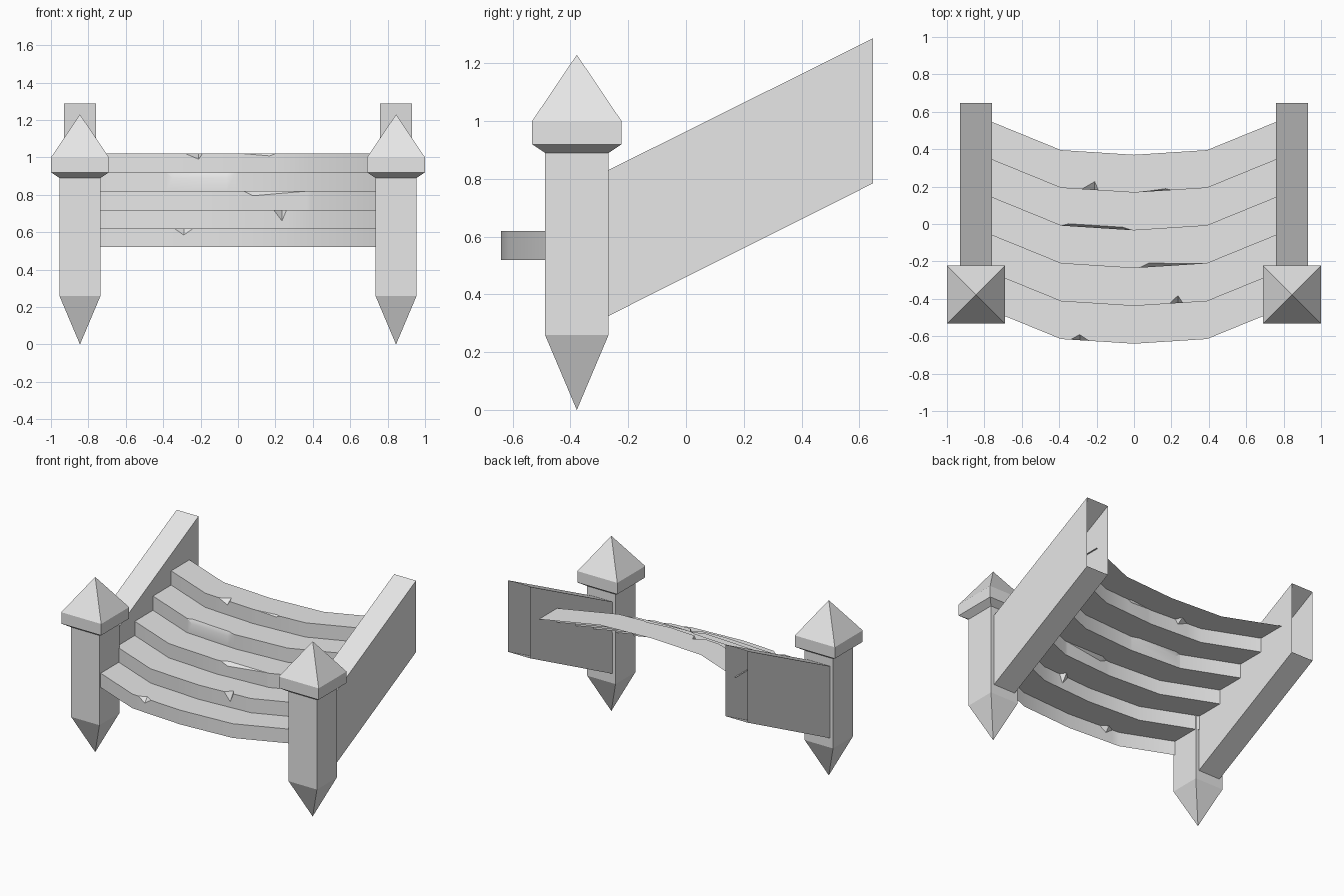
import bpy

old = bpy.data.objects.get("Cube")
if old:
    bpy.data.objects.remove(old, do_unlink=True)

stone = bpy.data.materials.new("stone_grey")
stone.use_nodes = True
stone.diffuse_color = (0.8, 0.8, 0.8, 1)
stone.node_tree.nodes["Principled BSDF"].inputs["Base Color"].default_value = (0.8, 0.8, 0.8, 1)


def make(name, verts, faces, smooth=False):
    mesh = bpy.data.meshes.new(name)
    mesh.from_pydata(verts, [], faces)
    mesh.materials.append(stone)
    obj = bpy.data.objects.new(name, mesh)
    bpy.context.collection.objects.link(obj)
    if smooth:
        bpy.ops.object.select_all(action='DESELECT')
        obj.select_set(True)
        bpy.context.view_layer.objects.active = obj
        bpy.ops.object.shade_smooth_by_angle(angle=0.5)
    return obj


# Square post with pointed foot and pyramid cap: (half width, height)
POST = [(0.11, 0.26), (0.11, 0.89), (0.155, 0.92), (0.155, 1.0)]
CORNERS = [(-1, -1), (1, -1), (1, 1), (-1, 1)]


def post(name, cx, cy):
    verts = [(cx + sx * r, cy + sy * r, z) for r, z in POST for sx, sy in CORNERS]
    foot, peak = len(verts), len(verts) + 1
    verts += [(cx, cy, 0), (cx, cy, 1.23)]
    faces = []
    last = 4 * (len(POST) - 1)
    for i in range(4):
        j = (i + 1) % 4
        faces += [(foot, j, i), (last + i, last + j, peak)]
        for k in range(0, last, 4):
            faces.append((k + i, k + j, k + 4 + j, k + 4 + i))
    make(name, verts, faces)


# Sloping side wall, a sleeve open at both ends
def wall(name, cx):
    half = 0.085
    verts = []
    for y, low, high in [(-0.27, 0.325, 0.83), (0.648, 0.785, 1.287)]:
        verts += [(cx - half, y, low), (cx + half, y, low),
                  (cx + half, y, high), (cx - half, y, high)]
    make(name, verts, [(i, i + 4, (i + 1) % 4 + 4, (i + 1) % 4) for i in range(4)])


for side, s in (("left", 1), ("right", -1)):
    post(side + "_post", s * 0.845, -0.378)
    wall(side + "_wall", s * 0.845)

# Bowed steps, each a riser and a tread
BOW = [(-0.77, 0.18), (-0.39, 0.025), (0, 0), (0.39, 0.025), (0.77, 0.18)]
WIDE, RISE = 0.202, 0.1

# Chipped front edges: (x, drop of riser, setback of tread)
CHIPS = [
    [(-0.34, 0, 0), (-0.29, 0.035, 0.03), (-0.24, 0, 0)],
    [(0.19, 0, 0), (0.235, 0.06, 0.04), (0.26, 0, 0)],
    [(0.03, 0, 0), (0.08, 0.025, 0.022), (0.37, 0, 0)],
    [(-0.385, 0, 0), (-0.35, 0.03, 0.013), (-0.06, 0.03, 0.013), (-0.01, 0, 0)],
    [(-0.28, 0, 0), (-0.21, 0.03, 0.045), (-0.19, 0, 0),
     (0.03, 0, 0), (0.17, 0.012, 0.01), (0.2, 0, 0)],
]


def lerp(table, x, col):
    """Value of a column at x; zero outside the table."""
    for a, b in zip(table, table[1:]):
        if a[0] <= x <= b[0]:
            return a[col] + (b[col] - a[col]) * (x - a[0]) / (b[0] - a[0])
    return 0


for n, chip in enumerate(CHIPS):
    xs = sorted({p[0] for p in BOW + chip})
    base, top = 0.52 + n * RISE, 0.52 + (n + 1) * RISE
    verts, faces, columns = [], [], []
    for x in xs:
        y = -0.64 + n * WIDE + lerp(BOW, x, 1)
        drop, back = lerp(chip, x, 1), lerp(chip, x, 2)
        i = len(verts)
        verts += [(x, y, base), (x, y, top - drop)]
        lip = i + 1
        if drop > 0:
            lip = len(verts)
            verts.append((x, y + back, top))
        verts.append((x, y + WIDE, top))
        columns.append((i, i + 1, lip, len(verts) - 1))
    for a, b in zip(columns, columns[1:]):
        for k in range(3):
            face = list(dict.fromkeys((a[k], b[k], b[k + 1], a[k + 1])))
            if len(face) > 2:
                faces.append(face)
    make("step_%d" % (n + 1), verts, faces, smooth=True)
